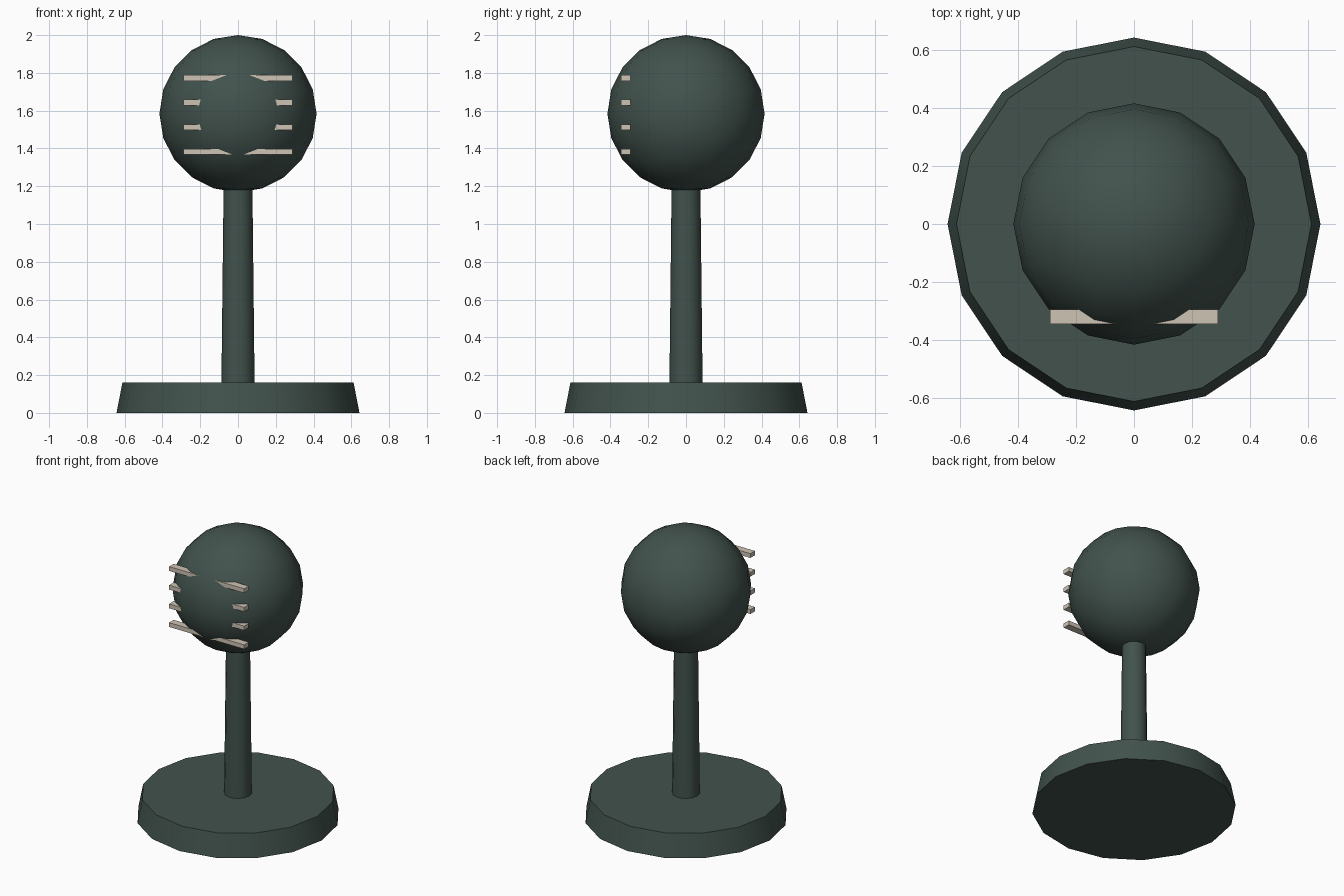
import bpy
import math

cube = bpy.data.objects.get("Cube")
if cube:
    bpy.data.objects.remove(cube, do_unlink=True)


def make_material(name, rgb):
    mat = bpy.data.materials.new(name)
    mat.use_nodes = True
    color = (*rgb, 1.0)
    mat.diffuse_color = color
    mat.node_tree.nodes["Principled BSDF"].inputs["Base Color"].default_value = color
    return mat


def finish(name, mat, smooth=True):
    obj = bpy.context.object
    obj.name = name
    obj.data.materials.append(mat)
    if smooth:
        bpy.ops.object.shade_smooth_by_angle(angle=math.radians(35))
    return obj


def tapered(name, sides, r_low, r_high, z_low, z_high, mat):
    bpy.ops.mesh.primitive_cone_add(
        vertices=sides, radius1=r_low, radius2=r_high,
        depth=z_high - z_low, location=(0, 0, (z_low + z_high) / 2))
    return finish(name, mat)


dark_green = make_material("dark green", (0.054, 0.085, 0.074))
cream = make_material("cream", (0.62, 0.55, 0.46))

# Round foot and tapered pole
tapered("base", 16, 0.643, 0.612, 0, 0.16, dark_green)
tapered("pole", 12, 0.088, 0.076, 0.14, 1.22, dark_green)

# Ball on top
bpy.ops.mesh.primitive_uv_sphere_add(
    segments=16, ring_count=10, radius=0.416, location=(0, 0, 1.584))
finish("ball", dark_green)

# Horizontal bars sunk into the front of the ball
for i in range(4):
    bpy.ops.mesh.primitive_cube_add(size=1, location=(0, -0.32, 1.383 + i * 0.13))
    bpy.context.object.scale = (0.578, 0.05, 0.03)
    finish(f"front_bar_{i + 1}", cream, smooth=False)
